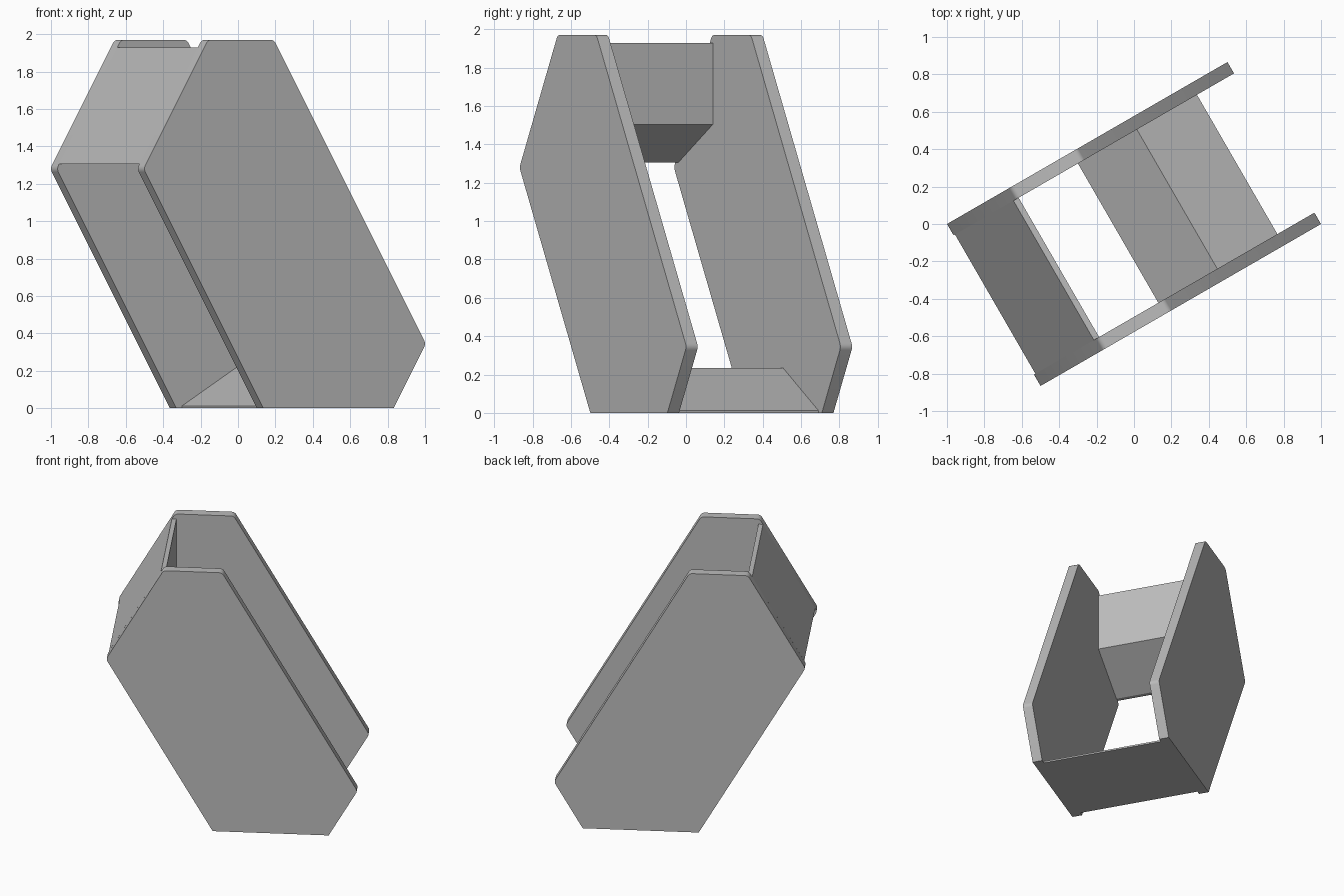
import bpy, bmesh, math
from mathutils import Vector

if "Cube" in bpy.data.objects:
    bpy.data.objects.remove(bpy.data.objects["Cube"])

TURN = math.radians(30)      # whole bracket is turned about z
HALF, THICK = 0.5, 0.07      # half width and panel thickness

grey = bpy.data.materials.new("plain grey")
grey.diffuse_color = (0.5, 0.5, 0.5, 1)
grey.use_nodes = True
grey.node_tree.nodes["Principled BSDF"].inputs["Base Color"].default_value = grey.diffuse_color


def fillet(points, rounded, radius=0.035, steps=4):
    """Round the listed corners of a closed profile."""
    out = []
    for i, p in enumerate(points):
        p = Vector(p)
        if i not in rounded:
            out.append(p)
            continue
        a = (Vector(points[i - 1]) - p).normalized()
        b = (Vector(points[(i + 1) % len(points)]) - p).normalized()
        half = a.angle(b) / 2
        start, end = (p + d * radius / math.tan(half) for d in (a, b))
        centre = p + (a + b).normalized() * radius / math.sin(half)
        for s in range(steps + 1):
            d = start.lerp(end, s / steps) - centre
            out.append(centre + d.normalized() * radius)
    return out


def prism(name, profile, y0, y1):
    """Extrude an x-z profile from y0 to y1."""
    bm = bmesh.new()
    face = bm.faces.new([bm.verts.new((p[0], y0, p[1])) for p in profile])
    ext = bmesh.ops.extrude_face_region(bm, geom=[face])
    verts = [g for g in ext["geom"] if isinstance(g, bmesh.types.BMVert)]
    bmesh.ops.translate(bm, verts=verts, vec=(0, y1 - y0, 0))
    bmesh.ops.recalc_face_normals(bm, faces=bm.faces)
    mesh = bpy.data.meshes.new(name)
    bm.to_mesh(mesh)
    bm.free()
    mesh.materials.append(grey)
    obj = bpy.data.objects.new(name, mesh)
    obj.rotation_euler.z = TURN
    bpy.context.collection.objects.link(obj)
    bpy.context.view_layer.objects.active = obj
    obj.select_set(True)
    bpy.ops.object.shade_smooth_by_angle(angle=math.radians(25))
    obj.select_set(False)
    return obj


# Slanted six-sided side panels, edges at 60 degrees
panel = [(-0.871, 1.28), (-0.473, 1.97), (-0.067, 1.97),
         (0.871, 0.345), (0.672, 0), (-0.132, 0)]
outline = fillet(panel, {0, 1, 2, 3})
prism("front_panel", outline, -HALF, -HALF + THICK)
prism("back_panel", outline, HALF - THICK, HALF)

# Wedge-shaped cross pieces joining the panels
inner = HALF - THICK
prism("upper_wedge", [(-0.857, 1.305), (-0.826, 1.305), (-0.464, 1.505),
                      (-0.464, 1.93), (-0.496, 1.93)], -inner, inner)
prism("base_wedge", [(-0.098, 0), (-0.098, 0.012), (0.266, 0.235),
                     (0.637, 0.012), (0.637, 0)], -inner, inner)
